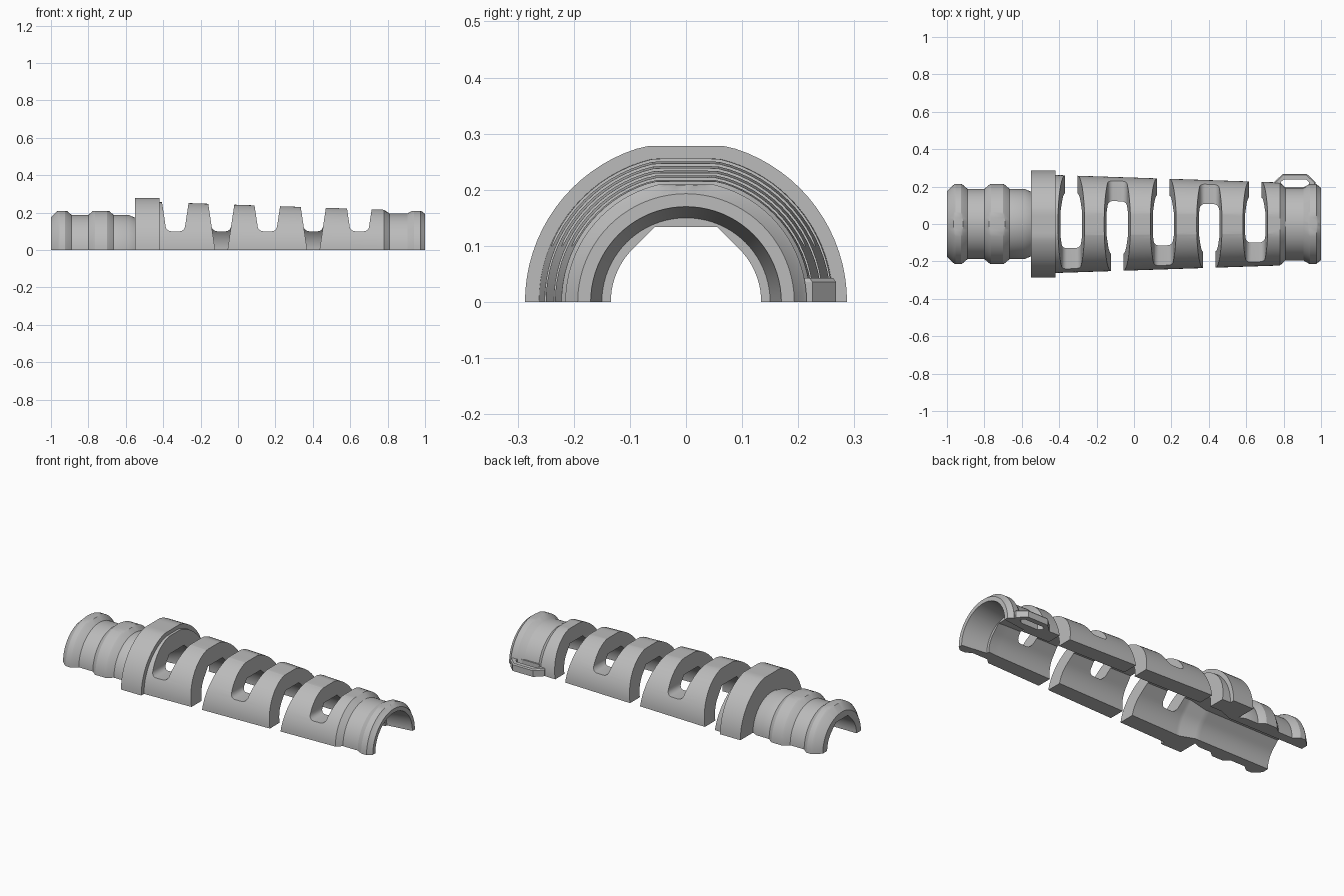
import bpy, bmesh
from math import sin, cos, radians, pi

if "Cube" in bpy.data.objects:
    bpy.data.objects.remove(bpy.data.objects["Cube"], do_unlink=True)

GREY = (0.5, 0.5, 0.5, 1)
grey = bpy.data.materials.new("plain grey")
grey.use_nodes = True
grey.diffuse_color = GREY
grey.node_tree.nodes["Principled BSDF"].inputs["Base Color"].default_value = GREY


def loft(name, loops, ring=False):
    """Skin a row of equal loops; cap the ends unless the row closes on itself."""
    bm = bmesh.new()
    rows = [[bm.verts.new(p) for p in loop] for loop in loops]
    pairs = list(zip(rows, rows[1:])) + ([(rows[-1], rows[0])] if ring else [])
    for a, b in pairs:
        for i in range(len(a)):
            j = (i + 1) % len(a)
            bm.faces.new((a[i], a[j], b[j], b[i]))
    if not ring:
        bm.faces.new(rows[0])
        bm.faces.new(rows[-1])
    bmesh.ops.recalc_face_normals(bm, faces=bm.faces)
    mesh = bpy.data.meshes.new(name)
    bm.to_mesh(mesh)
    bm.free()
    mesh.materials.append(grey)
    obj = bpy.data.objects.new(name, mesh)
    bpy.context.collection.objects.link(obj)
    return obj


def smooth(obj):
    bpy.ops.object.select_all(action='DESELECT')
    obj.select_set(True)
    bpy.context.view_layer.objects.active = obj
    bpy.ops.object.shade_smooth_by_angle(angle=radians(25))


# Half shell: round outside with a flattened crown, bore with a faceted roof
STEPS = 40


def section(x, outer, crown, bore, faceted=True):
    angles = [pi * i / STEPS for i in range(STEPS + 1)]
    pts = [(x, outer * cos(t), min(outer * sin(t), crown)) for t in angles]
    for t in reversed(angles):
        r = bore
        if faceted and pi / 4 <= t <= 3 * pi / 4:
            r /= max(cos(t - k * pi / 4) for k in (1, 2, 3))
        pts.append((x, r * cos(t), r * sin(t)))
    return pts


RING, B = 0.209, 0.134
stations = []
# Tail with two raised rings
for x, r in ((-1, .175), (-.965, RING), (-.955, .215), (-.925, .215), (-.915, RING),
             (-.89, .188), (-.80, .188), (-.775, RING), (-.765, .215), (-.70, .215),
             (-.69, RING), (-.665, .188), (-.585, .188), (-.55, .172)):
    stations.append(section(x, r, RING, B))
# Flange, then the tapering body
stations += [section(-.55, .287, .278, B), section(-.52, .287, .278, B),
             section(-.44, .287, .278, .165), section(-.42, .287, .278, .165),
             section(-.42, .262, .256, .165), section(.78, .222, .215, .138)]
# Nose with one ring and a flared mouth
stations += [section(.81, .195, RING, .137), section(.85, .195, RING, B),
             section(.85, .195, RING, .15, False)]
for x, r in ((.905, .195), (.93, RING), (.94, .215), (.975, .215), (.98, RING), (1, .193)):
    stations.append(section(x, r, RING, .15 + (x - .85) * .133, False))
shell = loft("half_sleeve", stations)


# Wedge slots that leave a bridge on alternate sides
def slot_loop(cx, y, bottom, top=.4):
    half = lambda z: .033 + .15 * z
    f = min(.03, .8 * half(bottom))
    arc = [(half(bottom + f) - f + f * cos(a), bottom + f - f * sin(a))
           for a in [radians(15 * i) for i in range(7)]]
    right = [(half(top), top)] + arc
    pts = right + [(-x, z) for x, z in reversed(right)]
    return [(cx + x, y, z) for x, z in pts]


for i in range(5):
    side = 1 if i % 2 == 0 else -1
    cx = -.335 + .246 * i
    cutter = loft("slot_cutter", [slot_loop(cx, side * y, b) for y, b in
                                  ((-.5, .1), (-.05, .1), (.05, -.1), (.5, -.1))])
    cutter.hide_render = True
    mod = shell.modifiers.new("slot", 'BOOLEAN')
    mod.operation, mod.solver, mod.object = 'DIFFERENCE', 'EXACT', cutter
    bpy.context.view_layer.objects.active = shell
    bpy.ops.object.modifier_apply(modifier=mod.name)
    bpy.data.objects.remove(cutter, do_unlink=True)
smooth(shell)

# Small tie loop on the back edge of the nose
rim = [(.11, .18), (.11, .225), (.065, .267)]
eye = [(.075, .198), (.075, .224), (.06, .238)]


def loop_at(half, z):
    pts = half + [(-x, y) for x, y in reversed(half)]
    return [(.86 + x, y, z) for x, y in pts]


inset = [(x - .004, y - .005) for x, y in rim]
loft("tie_loop", [loop_at(rim, 0), loop_at(eye, 0), loop_at(eye, .043),
                  loop_at(inset, .043), loop_at(rim, .036)], ring=True)
